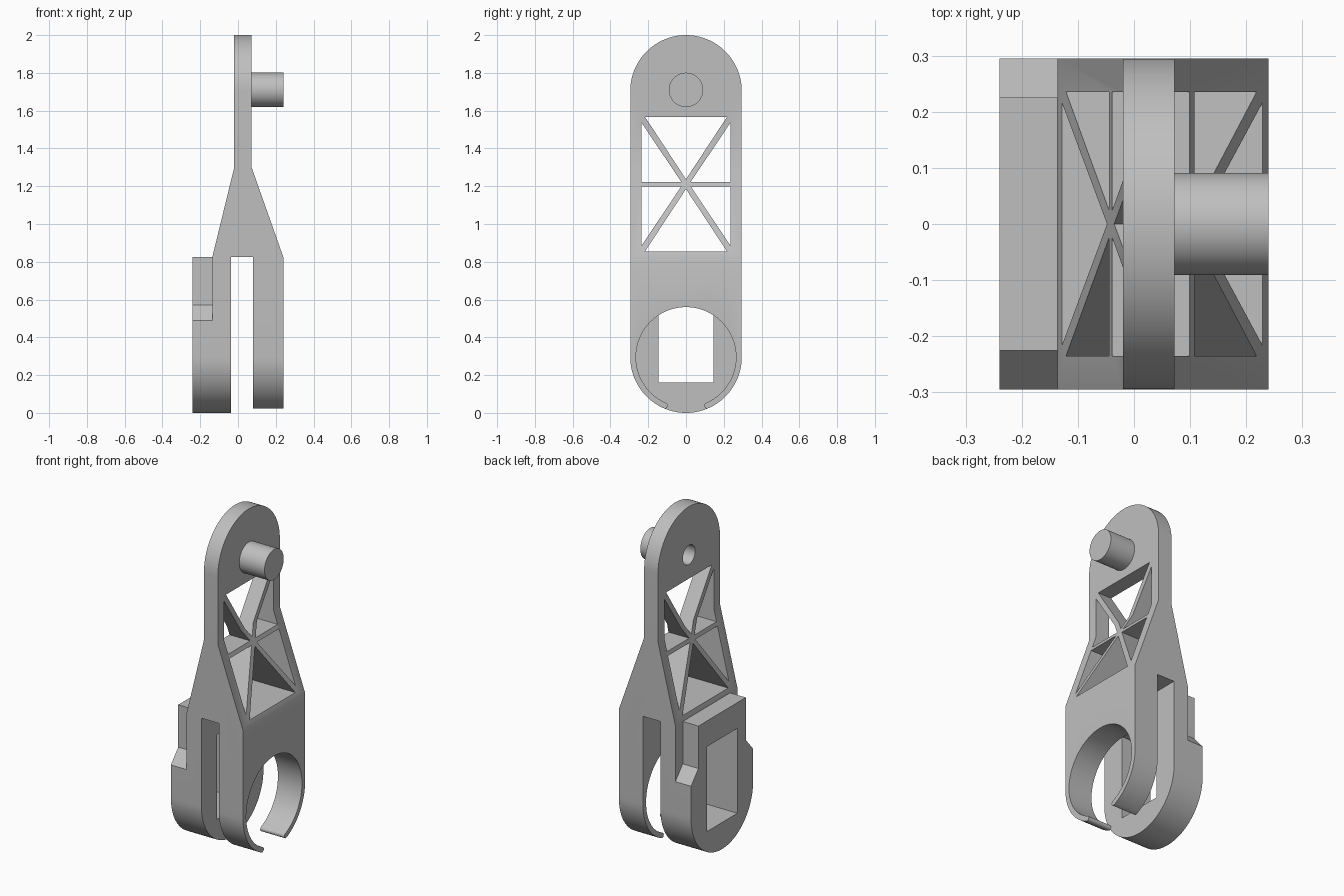
import bpy, bmesh
from math import sin, cos, pi, radians
from mathutils import Vector

if "Cube" in bpy.data.objects:
    bpy.data.objects.remove(bpy.data.objects["Cube"], do_unlink=True)

grey = bpy.data.materials.new("plain grey")
grey.use_nodes = True
grey.diffuse_color = (0.52, 0.52, 0.52, 1)
grey.node_tree.nodes["Principled BSDF"].inputs["Base Color"].default_value = grey.diffuse_color

R = 0.295            # outer end radius
TOP_Z = 2 - R        # centre of the rounded head


def prism(name, points, start, end, axis="X"):
    """Extrude a flat outline: (y, z) along X, or (x, z) along Y."""
    bm = bmesh.new()
    if axis == "X":
        verts = [bm.verts.new((start, a, b)) for a, b in points]
        step = Vector((end - start, 0, 0))
    else:
        verts = [bm.verts.new((a, start, b)) for a, b in points]
        step = Vector((0, end - start, 0))
    face = bm.faces.new(verts)
    side = bmesh.ops.extrude_face_region(bm, geom=[face])["geom"]
    bmesh.ops.translate(bm, vec=step, verts=[g for g in side if isinstance(g, bmesh.types.BMVert)])
    bmesh.ops.recalc_face_normals(bm, faces=bm.faces)
    mesh = bpy.data.meshes.new(name)
    bm.to_mesh(mesh)
    bm.free()
    mesh.materials.append(grey)
    obj = bpy.data.objects.new(name, mesh)
    bpy.context.collection.objects.link(obj)
    return obj


def arc(cz, r, a0, a1, n):
    """Points in (y, z) about y = 0."""
    return [(r * cos(a0 + (a1 - a0) * i / n), cz + r * sin(a0 + (a1 - a0) * i / n))
            for i in range(n + 1)]


def combine(target, tool, operation):
    mod = target.modifiers.new(tool.name, "BOOLEAN")
    mod.operation, mod.solver, mod.object = operation, "EXACT", tool
    bpy.context.view_layer.objects.active = target
    bpy.ops.object.modifier_apply(modifier=mod.name)
    bpy.data.objects.remove(tool, do_unlink=True)


# Forked body: front silhouette trimmed to a round-ended side outline
silhouette = [(-0.24, -0.05), (-0.037, -0.05), (-0.037, 0.825), (0.08, 0.825), (0.08, -0.05),
              (0.24, -0.05), (0.24, 0.825), (0.072, 1.3), (0.072, 2.05), (-0.02, 2.05),
              (-0.02, 1.3), (-0.136, 0.825), (-0.24, 0.825)]
bracket = prism("bracket", silhouette, -0.4, 0.4, "Y")
outline = arc(TOP_Z, R, 0, pi, 48) + arc(R, R, pi, 2 * pi, 48)
combine(bracket, prism("outline", outline, -0.4, 0.4), "INTERSECT")

# Open ring clip in the +x leg, with rounded tips
half_gap, mid, tip = radians(23.5), 0.28, 0.015
cut = arc(R, mid - tip, -pi / 2 + half_gap, 1.5 * pi - half_gap, 64)
left_tip = []
for i in range(1, 9):
    t = pi - pi * i / 8
    radius, along = mid + tip * cos(t), tip * sin(t)
    left_tip.append((-radius * sin(half_gap) + along * cos(half_gap),
                     R - radius * cos(half_gap) - along * sin(half_gap)))
left_tip.append((-0.15, -0.1))
cut += left_tip + [(-y, z) for y, z in reversed(left_tip)]
combine(bracket, prism("clip_cut", cut, 0.02, 0.4), "DIFFERENCE")

# Rectangular opening in the -x leg
opening = [(-0.145, 0.16), (0.145, 0.16), (0.145, 0.67), (-0.145, 0.67)]
combine(bracket, prism("opening", opening, -0.4, 0.02), "DIFFERENCE")

# Sloped shoulders on the outer block, and truss windows in the neck
MID_Z = 1.211
for s in (1, -1):
    shoulder = [(0.225 * s, 0.9), (0.225 * s, 0.57), (0.365 * s, 0.41), (0.365 * s, 0.9)]
    combine(bracket, prism("shoulder", shoulder, -0.4, -0.136), "DIFFERENCE")
    end_window = [(-0.217, MID_Z + 0.356 * s), (0.217, MID_Z + 0.356 * s), (0, MID_Z + 0.026 * s)]
    combine(bracket, prism("end_window", end_window, -0.4, 0.4), "DIFFERENCE")
    for k in (1, -1):
        side_window = [(0.235 * k, MID_Z + 0.325 * s), (0.235 * k, MID_Z + 0.012 * s),
                       (0.025 * k, MID_Z + 0.012 * s)]
        combine(bracket, prism("side_window", side_window, -0.4, 0.4), "DIFFERENCE")

# Round pin on the head, bored from the other side
combine(bracket, prism("pin", arc(1.71, 0.091, 0, 2 * pi, 48)[:-1], 0.03, 0.24), "UNION")
combine(bracket, prism("bore", arc(1.71, 0.058, 0, 2 * pi, 32)[:-1], -0.1, 0.2), "DIFFERENCE")

bpy.ops.object.select_all(action="DESELECT")
bracket.select_set(True)
bpy.context.view_layer.objects.active = bracket
bpy.ops.object.shade_smooth_by_angle(angle=radians(25))
